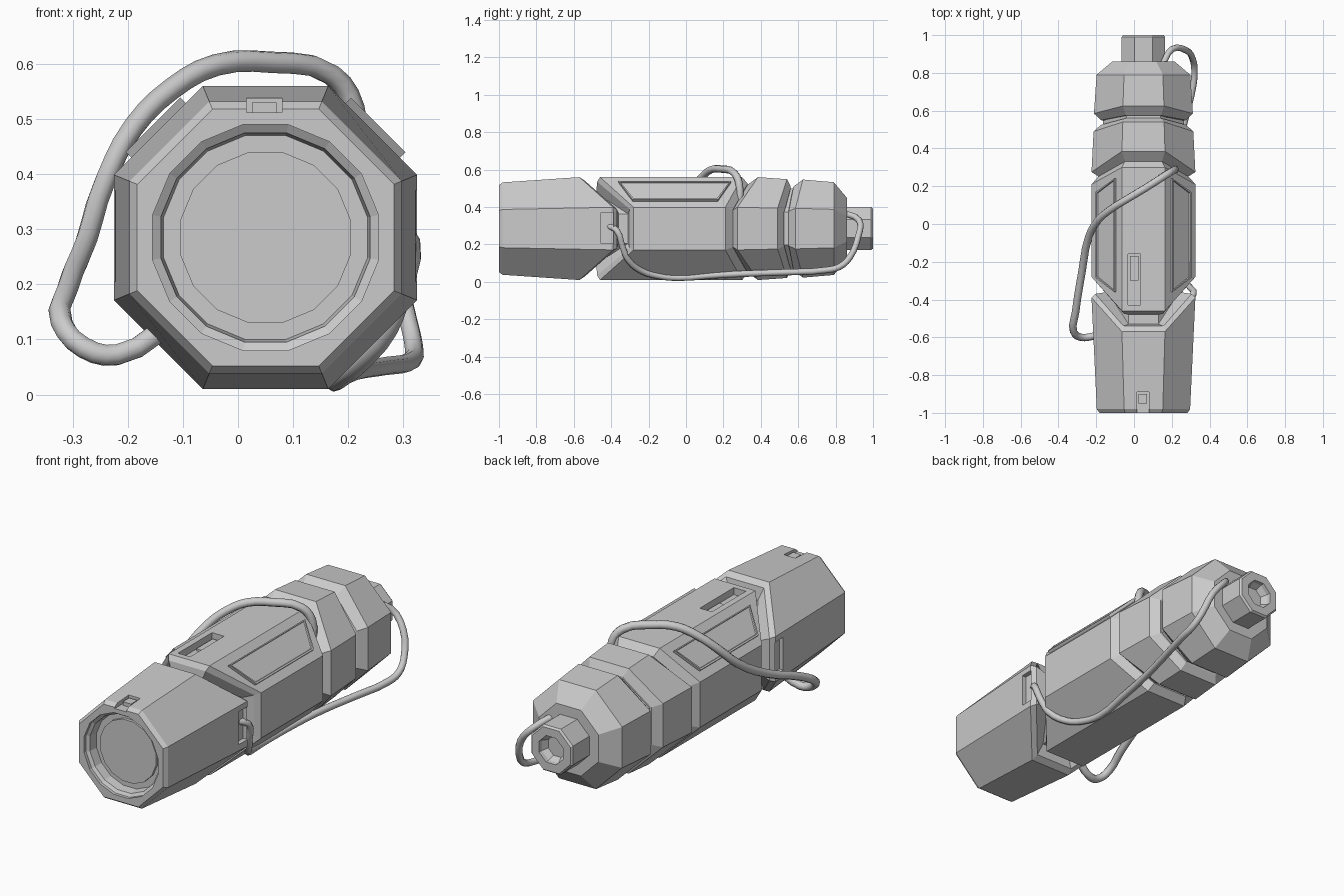
import bpy, bmesh, math
from mathutils import Vector, Matrix

if "Cube" in bpy.data.objects:
    bpy.data.objects.remove(bpy.data.objects["Cube"])

CX, CZ = 0.05, 0.285          # long axis of the torch
T = math.tan(math.pi / 8)

grey = bpy.data.materials.new("light_grey")
grey.diffuse_color = (0.6, 0.6, 0.6, 1)
grey.use_nodes = True
grey.node_tree.nodes["Principled BSDF"].inputs["Base Color"].default_value = grey.diffuse_color


def finish(name, bm):
    bmesh.ops.recalc_face_normals(bm, faces=bm.faces)
    me = bpy.data.meshes.new(name)
    bm.to_mesh(me)
    bm.free()
    me.materials.append(grey)
    ob = bpy.data.objects.new(name, me)
    bpy.context.collection.objects.link(ob)
    return ob


def loft(name, rings, sides=8):
    """Rings of (y on side facets, y on top/bottom facets, apothem)."""
    bm = bmesh.new()
    loops = []
    for ys, yt, a in rings:
        r = a / math.cos(math.pi / sides)
        loop = []
        for i in range(sides):
            t = 2 * math.pi * (i + 0.5) / sides
            y = yt if abs(math.sin(t)) > 0.7 else ys
            loop.append(bm.verts.new((CX + r * math.cos(t), y, CZ + r * math.sin(t))))
        loops.append(loop)
    for a, b in zip(loops, loops[1:]):
        for i in range(sides):
            j = (i + 1) % sides
            bm.faces.new((a[i], a[j], b[j], b[i]))
    bm.faces.new(loops[0])
    bm.faces.new(loops[-1])
    return finish(name, bm)


def box(name, lo, hi):
    bm = bmesh.new()
    lo, hi = Vector(lo), Vector(hi)
    bmesh.ops.create_cube(bm, size=1, matrix=Matrix.Translation((lo + hi) / 2)
                          @ Matrix.Diagonal((*(hi - lo), 1)))
    return finish(name, bm)


def cut(ob, cutter):
    m = ob.modifiers.new("cut", 'BOOLEAN')
    m.operation = 'DIFFERENCE'
    m.solver = 'EXACT'
    m.object = cutter
    cutter.hide_render = True
    cutter.hide_set(True)


def cord(name, pts, radius):
    cu = bpy.data.curves.new(name, 'CURVE')
    cu.dimensions = '3D'
    cu.bevel_depth = radius
    cu.bevel_resolution = 2
    cu.resolution_u = 3
    cu.use_fill_caps = True
    sp = cu.splines.new('BEZIER')
    sp.bezier_points.add(len(pts) - 1)
    for p, co in zip(sp.bezier_points, pts):
        p.co = co
        p.handle_left_type = p.handle_right_type = 'AUTO'
    cu.materials.append(grey)
    ob = bpy.data.objects.new(name, cu)
    bpy.context.collection.objects.link(ob)


# octagonal casing sections with zigzag ends
head = loft("head", [(-1, -1, 0.233), (-0.98, -0.98, 0.247), (-0.39, -0.57, 0.275),
                     (-0.37, -0.54, 0.255), (-0.36, -0.53, 0.19)])
body = loft("body", [(-0.31, -0.48, 0.19), (-0.30, -0.475, 0.25), (-0.28, -0.46, 0.275),
                     (0.21, 0.30, 0.275), (0.25, 0.33, 0.24), (0.25, 0.33, 0.19)])
loft("middle_collar", [(0.25, 0.33, 0.19), (0.25, 0.33, 0.235), (0.275, 0.385, 0.275),
                       (0.49, 0.54, 0.264), (0.525, 0.56, 0.225), (0.525, 0.56, 0.19)])
loft("rear_collar", [(0.54, 0.57, 0.19), (0.55, 0.575, 0.225), (0.585, 0.625, 0.262),
                     (0.79, 0.79, 0.248), (0.86, 0.86, 0.165)])
loft("core", [(-0.60, -0.60, 0.19), (0.25, 0.25, 0.19), (0.40, 0.40, 0.215), (0.70, 0.70, 0.215)])

# lens recess and lens
cut(head, loft("lens_cutter", [(-1.05, -1.05, 0.205), (-0.985, -0.985, 0.205),
                               (-0.975, -0.975, 0.19), (-0.93, -0.93, 0.185)], 16))
loft("lens", [(-0.945, -0.945, 0.155), (-0.92, -0.92, 0.155)], 16)

# latch notch on the head, with a small tab
cut(head, box("latch_cutter", (0.015, -1.05, 0.512), (0.08, -0.89, 0.60)))
box("latch_tab", (0.025, -0.95, 0.50), (0.07, -0.90, 0.53))

# cord recesses on both sides of the head
for s, side in ((-1, "left"), (1, "right")):
    x0, x1 = sorted((CX + s * 0.25, CX + s * 0.32))
    cut(head, box(side + "_recess_cutter", (x0, -0.455, 0.205), (x1, -0.388, 0.37)))

# switch slot on top of the body
cut(body, box("switch_cutter", (-0.032, -0.43, 0.525), (0.035, -0.16, 0.62)))
box("switch", (-0.022, -0.30, 0.50), (0.025, -0.17, 0.535))

# raised trapezoid panels on the upper diagonals, with an inset face
for s, side in ((-1, "left"), (1, "right")):
    n = Vector((s, 0, 1)).normalized()
    d = Vector((s, 0, -1)).normalized()
    mid = Vector((CX, 0, CZ)) + n * 0.268
    bm = bmesh.new()
    outline = ((-0.36, -0.07), (0.24, -0.07), (0.17, 0.07), (-0.285, 0.07))
    f = bm.faces.new([bm.verts.new(mid + d * w + Vector((0, y, 0))) for y, w in outline])
    ext = bmesh.ops.extrude_face_region(bm, geom=[f])["geom"]
    bmesh.ops.translate(bm, verts=[g for g in ext if isinstance(g, bmesh.types.BMVert)], vec=n * 0.021)
    top = [g for g in ext if isinstance(g, bmesh.types.BMFace)]
    bmesh.ops.recalc_face_normals(bm, faces=bm.faces)
    bmesh.ops.inset_region(bm, faces=top, thickness=0.01)
    bmesh.ops.inset_region(bm, faces=top, thickness=0.003, depth=-0.006)
    finish(side + "_panel", bm)

# tail knob with socket
knob = loft("tail_knob", [(0.80, 0.80, 0.115), (0.99, 0.99, 0.115), (1, 1, 0.107)])
cut(knob, loft("socket_cutter", [(0.95, 0.95, 0.05), (0.98, 0.98, 0.065), (1.05, 1.05, 0.07)]))

# carrying cords
cord("loop_cord", [(0.215, 0.285, 0.40), (0.21, 0.285, 0.52), (0.17, 0.26, 0.58), (0.06, 0.19, 0.603),
                   (-0.04, 0.13, 0.598), (-0.12, 0.08, 0.555), (-0.19, 0.02, 0.485),
                   (-0.24, -0.07, 0.39), (-0.275, -0.25, 0.28), (-0.31, -0.47, 0.19),
                   (-0.32, -0.57, 0.13), (-0.28, -0.60, 0.085), (-0.22, -0.595, 0.072),
                   (-0.12, -0.57, 0.13)], 0.02)
cord("long_cord", [(0.28, -0.42, 0.30), (0.315, -0.37, 0.275), (0.30, -0.34, 0.19), (0.275, -0.31, 0.12),
                   (0.225, -0.24, 0.06), (0.19, -0.15, 0.032), (0.175, -0.04, 0.022),
                   (0.195, 0.15, 0.035), (0.225, 0.35, 0.045), (0.27, 0.55, 0.052),
                   (0.315, 0.74, 0.062), (0.32, 0.82, 0.08), (0.31, 0.875, 0.13),
                   (0.275, 0.92, 0.24), (0.20, 0.925, 0.33), (0.15, 0.84, 0.37)], 0.017)
